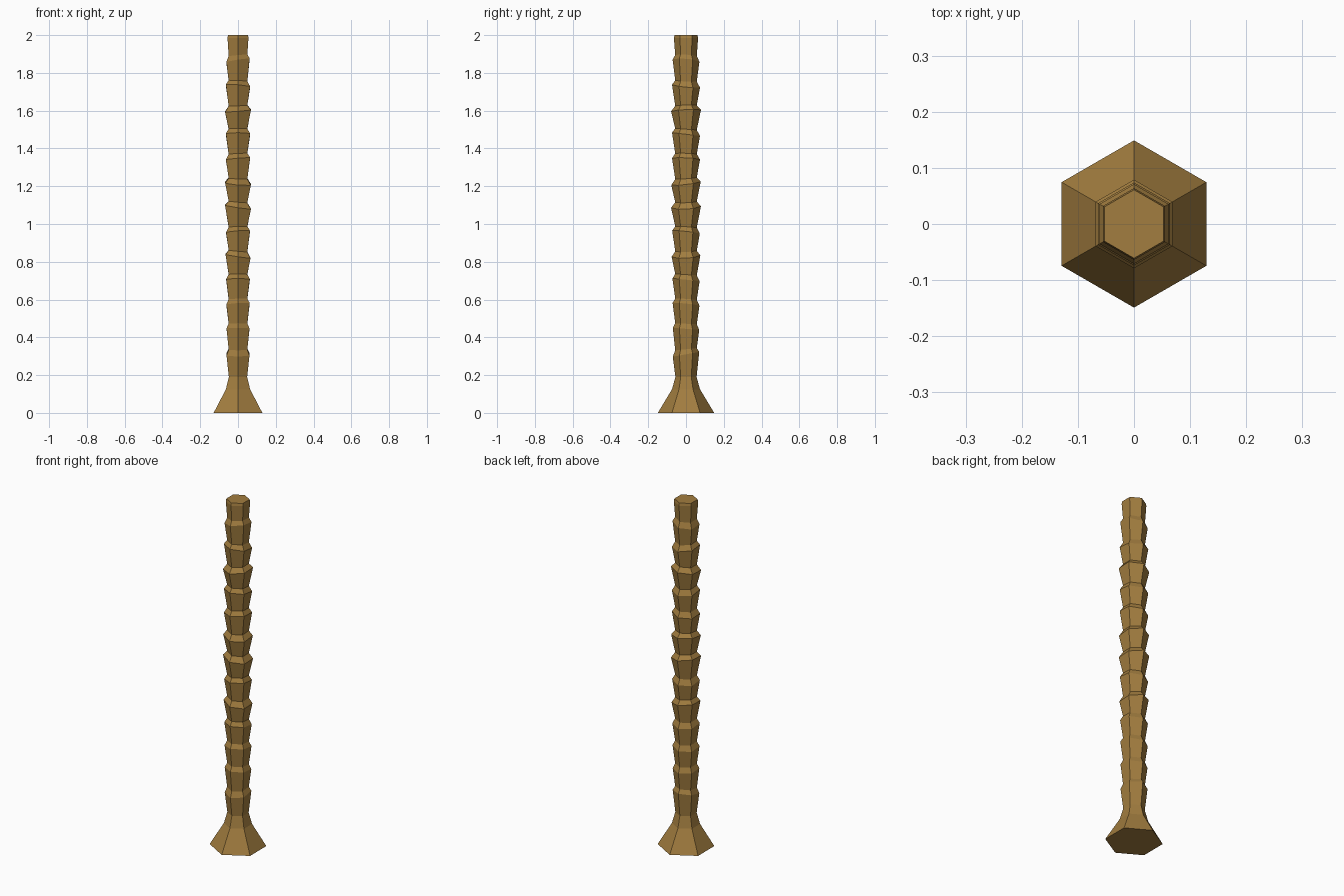
import bpy, bmesh, math

if "Cube" in bpy.data.objects:
    bpy.data.objects.remove(bpy.data.objects["Cube"])

SIDES = 6
# Ridges up the trunk: height, radius, tilt in x, tilt in y (rise per unit)
RIDGES = [
    (0.31, 0.070, 0.00, 0.18), (0.445, 0.070, 0.00, -0.08), (0.575, 0.071, 0.06, -0.10),
    (0.705, 0.072, 0.00, -0.10), (0.83, 0.076, -0.15, 0.05), (0.957, 0.073, 0.06, -0.10),
    (1.09, 0.079, -0.15, 0.05), (1.215, 0.078, -0.08, 0.12), (1.345, 0.074, 0.08, -0.05),
    (1.475, 0.074, 0.00, -0.12), (1.60, 0.079, 0.08, 0.05), (1.73, 0.074, -0.08, -0.10),
    (1.865, 0.071, 0.15, -0.08)]

bark = bpy.data.materials.new("brown bark")
bark.diffuse_color = (0.36, 0.205, 0.05, 1)
bark.use_nodes = True
bark.node_tree.nodes["Principled BSDF"].inputs["Base Color"].default_value = bark.diffuse_color

# Profile rings: flared foot, then alternating ridge and neck, then the flat top
rings = [(0, 0.149, 0, 0), (0.125, 0.074, 0, 0), (0.19, 0.056, 0, 0)]
for z, r, tx, ty in RIDGES:
    rings += [(z, r, tx, ty), (z + 0.027, 0.057, tx * 0.6, ty * 0.6)]
rings += [(1.985, 0.064, 0, 0), (2.0, 0.061, 0, 0)]

bm = bmesh.new()
loops = []
for z, r, tx, ty in rings:
    loop = []
    for i in range(SIDES):
        a = math.pi / 2 + i * math.tau / SIDES
        x, y = r * math.cos(a), r * math.sin(a)
        loop.append(bm.verts.new((x, y, z + tx * x + ty * y)))
    loops.append(loop)

# Skin between rings and close both ends
for low, high in zip(loops, loops[1:]):
    for i in range(SIDES):
        j = (i + 1) % SIDES
        bm.faces.new((low[i], low[j], high[j], high[i]))
bm.faces.new(loops[0][::-1])
bm.faces.new(loops[-1])

mesh = bpy.data.meshes.new("trunk")
bm.to_mesh(mesh)
bm.free()
mesh.materials.append(bark)
bpy.context.collection.objects.link(bpy.data.objects.new("trunk", mesh))
